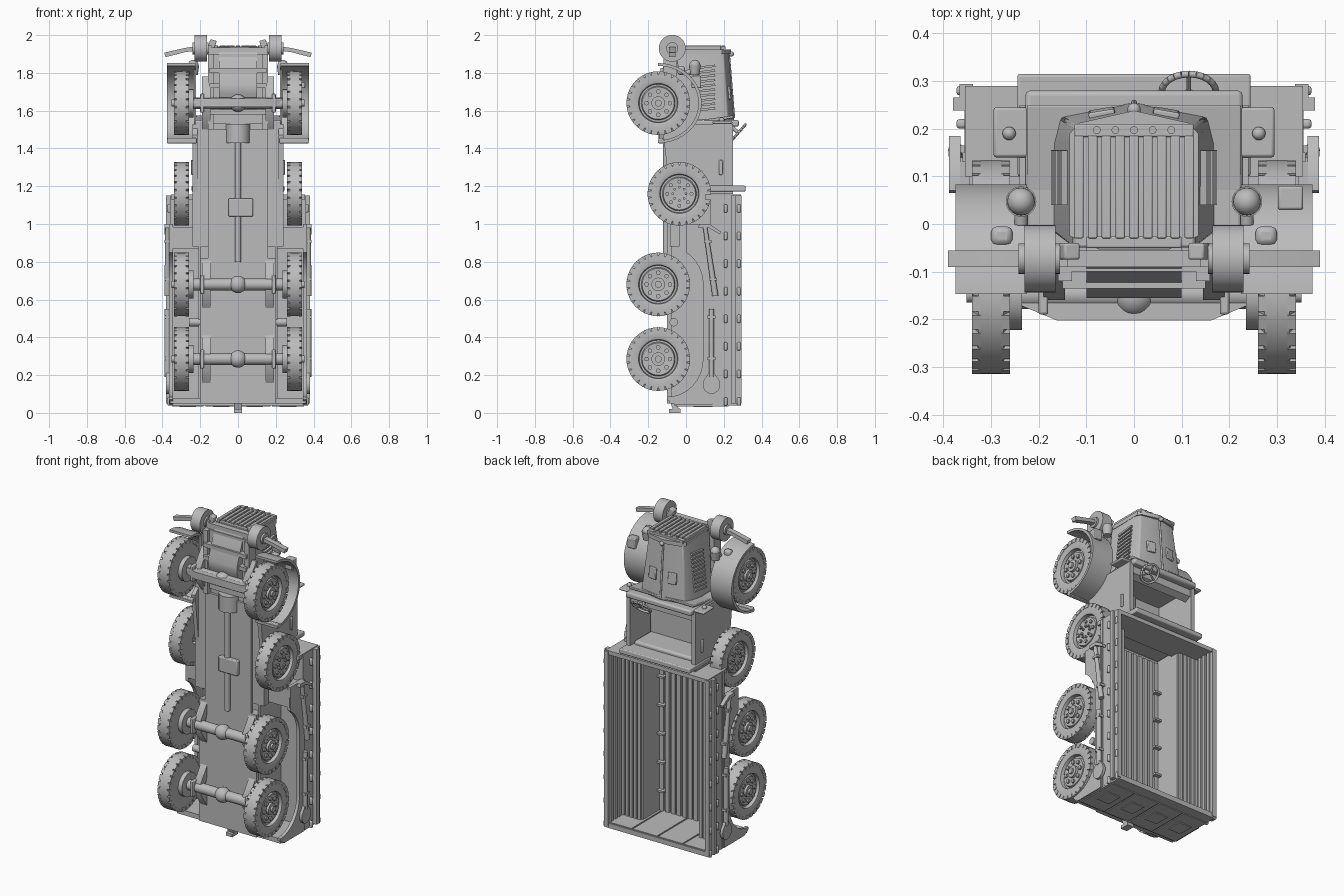
import bpy, bmesh, math
from mathutils import Vector, Matrix
old = bpy.data.objects.get("Cube")
if old:
    bpy.data.objects.remove(old, do_unlink=True)
grey = bpy.data.materials.new("plain grey")
grey.use_nodes = True
grey.diffuse_color = (0.5, 0.5, 0.5, 1)
grey.node_tree.nodes["Principled BSDF"].inputs["Base Color"].default_value = grey.diffuse_color

def finish(name, bm, mirror=False, bevel=0):
    bmesh.ops.recalc_face_normals(bm, faces=bm.faces)
    mesh = bpy.data.meshes.new(name)
    bm.to_mesh(mesh)
    bm.free()
    ob = bpy.data.objects.new(name, mesh)
    bpy.context.collection.objects.link(ob)
    mesh.materials.append(grey)
    if bevel:
        mod = ob.modifiers.new("Bevel", 'BEVEL')
        mod.width, mod.segments = bevel, 2
    if mirror:
        ob.modifiers.new("Mirror", 'MIRROR').use_mirror_merge = False
    bpy.ops.object.select_all(action='DESELECT')
    ob.select_set(True)
    bpy.context.view_layer.objects.active = ob
    bpy.ops.object.shade_smooth_by_angle(angle=math.radians(35))

def add_box(bm, x, y, z, rot=Matrix.Identity(4), around=Matrix.Identity(4)):
    # a single number for x means half the width, centred
    spans = (x if isinstance(x, tuple) else (-x, x), y, z)
    centre = Matrix.Translation([sum(s) / 2 for s in spans])
    size = Matrix.Diagonal([s[1] - s[0] for s in spans] + [1])
    bmesh.ops.create_cube(bm, size=1, matrix=around @ centre @ rot @ size)

def add_rod(bm, a, b, r, tip=None, seg=20):
    a, b = Vector(a), Vector(b)
    place = Matrix.Translation((a + b) / 2) @ (b - a).to_track_quat('Z', 'Y').to_matrix().to_4x4()
    bmesh.ops.create_cone(bm, cap_ends=True, segments=seg, radius1=r, radius2=tip or r,
                          depth=(b - a).length, matrix=place)

def group(name, add, items, mirror=False, bevel=0):
    bm = bmesh.new()
    for item in items:
        add(bm, *item)
    finish(name, bm, mirror, bevel)

def boxes(name, items, mirror=False, bevel=0):
    group(name, add_box, items, mirror, bevel)

def box(name, x, y, z, mirror=False, bevel=0, rot=Matrix.Identity(4)):
    boxes(name, [(x, y, z, rot)], mirror, bevel)

def rod(name, a, b, r, mirror=False, tip=None):
    group(name, add_rod, [(a, b, r, tip)], mirror)

def ball(name, centre, r, mirror=False):
    bm = bmesh.new()
    bmesh.ops.create_uvsphere(bm, u_segments=20, v_segments=12, radius=r, matrix=Matrix.Translation(centre))
    finish(name, bm, mirror)

def loft(name, loops, mirror=False, bevel=0):
    bm = bmesh.new()
    a, b = [[bm.verts.new(p) for p in loop] for loop in loops]
    for face in [a, b] + [(a[i - 1], a[i], b[i], b[i - 1]) for i in range(len(a))]:
        bm.faces.new(face)
    finish(name, bm, mirror, bevel)

def prism(name, pts, lo, hi, axis, mirror=False, bevel=0):
    loft(name, [[(*p[:axis], t, *p[axis:]) for p in pts] for t in (lo, hi)], mirror, bevel)

def arc(y, z, ry, rz, start, end, n):
    angles = [math.radians(start + (end - start) * i / n) for i in range(n + 1)]
    return [(y + ry * math.sin(t), z + rz * math.cos(t)) for t in angles]

# Wheels: turned tyre and rim, shoulder lugs, bolts and hub
def wheel(name, y, z, rings, hub):
    bm = bmesh.new()
    profile = [(.262, .04), (.262, .105), (.26, .115), (.262, .15), (.268, .157), (.274, .168), (.326, .168),
               (.332, .157), (.338, .15), (.34, .115), (.336, .104), (.315, .1), (.315, .09), (.328, .085),
               (.324, .04), (.324, 0)]
    vs = [bm.verts.new((x, r, 0)) for x, r in profile]
    es = [bm.edges.new(e) for e in zip(vs, vs[1:])]
    bmesh.ops.spin(bm, geom=vs + es, cent=(0, 0, 0), axis=(1, 0, 0), angle=math.tau, steps=48)
    bmesh.ops.remove_doubles(bm, verts=bm.verts, dist=.0001)
    for i in range(26):
        for x in (.26, .322):
            add_box(bm, (x, x + .018), (.145, .168), (-.016, .016), around=Matrix.Rotation(math.tau * i / 26, 4, 'X'))
    for dist, r in rings:
        for y0, z0 in arc(0, 0, dist, dist, 0, 315, 7):
            add_rod(bm, (.31, y0, z0), (.337, y0, z0), r, seg=10)
    for r, end in hub:
        add_rod(bm, (.32, 0, 0), (end, 0, 0), r)
    bmesh.ops.translate(bm, verts=bm.verts, vec=(0, y, z))
    finish(name, bm, True)

wheel("spare_wheels", -.035, 1.16, ((.064, .01), (.035, .007)), ())
for label, z in (("front", 1.64), ("middle", .68), ("rear", .285)):
    wheel(label + "_wheels", -.147, z, [(.062, .012)], [(.036, .34), (.018, .352)])
    rod(label + "_axle", (-.28, -.147, z), (.28, -.147, z), .031)
    ball(label + "_differential", (0, -.15, z), .046)
    rod(label + "_brake_drum", (.235, -.147, z), (.265, -.147, z), .075, True)
    box(label + "_spring_clamp", (.18, .2), (-.19, -.08), (z - .05, z + .05), True, .005)
    spring = [(-.16, -.04), (-.16, .04), (-.09, .14), (-.075, .14), (-.12, 0), (-.075, -.14), (-.09, -.14)]
    prism(label + "_leaf_spring", [(y, z + d) for y, d in spring], .145, .19, 0, True)
beam = [(.16, -.203), (.24, -.17), (.24, -.14)]
prism("front_axle_beam", beam + [(-x, y) for x, y in beam[::-1]], 1.62, 1.665, 2)
# Chassis and drive line
boxes("hull", [(.2, (-.1, -.04), (.05, .82)), (.24, (-.085, -.035), (.88, 1.53)), (.16, (-.1, -.08), (.8, 1.5))])
box("chassis_rail", (.13, .16), (-.12, -.05), (1.5, 1.9), True)
rod("drive_shaft", (0, -.105, .8), (0, -.105, 1.5), .017)
box("transfer_case", (-.05, .08), (-.125, -.08), (1.04, 1.135), bevel=.006)
rod("gearbox", (0, -.08, 1.43), (0, -.08, 1.53), .065)
sump = [(-.09, 1.91), (-.155, 1.74), (-.15, 1.69), (-.08, 1.56), (-.03, 1.56), (-.03, 1.91)]
prism("engine_sump", sump, -.1, .1, 0)
box("engine_block", .13, (-.1, .05), (1.53, 1.9))
boxes("cross_members", [(.15, (-.135, -.08), (z, z + .025)) for z in (1.58, 1.72, 1.8)])
rod("side_step_mount", (.2, -.065, .48), (.26, -.065, .48), .022, True)
hook = [(-.09, 0), (-.03, 0), (-.03, .02), (-.045, .03), (-.02, .06), (-.085, .06), (-.07, .02), (-.09, .02)]
prism("tow_hook", hook, -.022, .022, 0)
# Cargo bed: centre channel, raised benches and side walls
LENGTH, INSIDE = (.05, 1.15), (.07, 1.13)
box("bed_floor", .21, (-.045, -.025), LENGTH)
boxes("bench", [((.195, .21), (-.08, .15), LENGTH), ((.2, .36), (.13, .15), LENGTH)], True)
box("bed_side", (.34, .356), (.13, .294), LENGTH, True)
boxes("bed_rails", [((.35, .38), (.238, .265), LENGTH), ((.338, .366), (.265, .294), LENGTH)], True)
box("bed_front_wall", .355, (.1, .29), (1.13, 1.155))
box("tailgate", .355, (-.06, .29), (.04, .07))
boxes("floor_slats", [((x, x + .026), (-.026, -.012), INSIDE) for x in [-.19 + i * .0395 for i in range(10)]])
boxes("bench_slats", [((x, x + .02), (.15, .162), INSIDE) for x in [.205 + i * .028 for i in range(5)]], True)
boxes("wall_slats", [((.328, .342), (y, y + .022), INSIDE) for y in (.175, .213, .251)], True)
boxes("bench_brackets", [((.15, .2), (-.025, .012), (z, z + .012)) for z in (.2, .38, .56, .74, .92)], True)
boxes("side_lugs", [((.35, .373), (y - .01, y + .01), (z - .022, z + .022))
                    for z in [.06 + i * .146 for i in range(8)] for y in (.21, .28)], True, .007)
panels = [-.35 + i * .177 for i in range(4)]
boxes("tailgate_lining", [((x, x + .168), (-.05, .285), (.068, .076)) for x in panels])
boxes("tailgate_panels", [((x, x + .168), (-.05, .225), (.035, .042)) for x in panels])
boxes("tailgate_plates", [((x + .04, x + .128), (.04, .14), (.03, .036)) for x in panels])
# Lower side skirt with one long wheel opening
opening = arc(-.1, .285, .19, .2, 180, 90, 8) + arc(-.1, .68, .19, .2, 90, 32, 8)
prism("side_skirt", [(0, 1), (.14, 1), (.14, .045), (-.06, .045), (-.1, .07)] + opening, .345, .365, 0, True)
boxes("lockers", [((.2, .36), (-.09, .14), (.05, .08)), ((.2, .36), (0, .14), (.87, .985))], True)
# Tools strapped to the sides
rod("pickaxe_handle", (.374, .155, .62), (.374, .1, .99), .016, True, .011)
pick = [(.065, .98), (.12, .98), (.18, .945), (.185, .96), (.125, 1), (.07, 1)]
prism("pickaxe_head", pick, .364, .388, 0, True)
rod("shovel_handle", (.374, .135, .19), (.374, .135, .55), .014, True)
prism("shovel_blade", [(.12, .21), (.15, .21)] + arc(.135, .15, .046, .05, 60, 300, 10), .364, .382, 0, True)
boxes("tool_straps", [((.355, .388), (y - .02, y + .02), (z, z + .015))
                      for y, z in ((.135, .28), (.135, .5), (.145, .7), (.115, .9))], True)
# Open cab
prism("cab_side", [(-.085, 1.17), (.25, 1.17), (.25, 1.53), (-.06, 1.53), (-.12, 1.47)], .215, .24, 0, True)
box("cab_rear_wall", .24, (-.08, .25), (1.16, 1.185))
box("cab_rear_bar", .245, (.1, .315), (1.172, 1.203), bevel=.006)
box("cowl", .228, (-.08, .28), (1.515, 1.55), bevel=.01)
prism("cowl_flange", [(0, 1.52), (.25, 1.56), (.25, 1.575), (0, 1.54)], -.225, .225, 0, bevel=.004)
prism("dashboard", [(.13, 1.52), (.24, 1.52), (.24, 1.47), (.2, 1.45)], -.215, .215, 0)
boxes("seat", [(.21, (-.04, .06), (1.2, 1.38)), (.21, (.05, .22), (1.185, 1.225))], bevel=.012)
box("door_handle", (.235, .25), (.175, .195), (1.26, 1.34), True, .005)
box("side_mirror", (.22, .295), (.14, .245), (1.53, 1.545), True, .006)
ball("mirror_lamp", (.262, .19, 1.55), .014, True)
# Steering wheel: rim, spokes and column
hub, tilt = Vector((.115, .277, 1.483)), Vector((0, .75, -.66))
turn = tilt.to_track_quat('Z', 'Y')
ring = [hub + turn @ Vector((*p, 0)) for p in arc(0, 0, .057, .057, 0, 360, 24)]
group("steering_wheel", add_rod, [(a, b, .007) for a, b in zip(ring, ring[1:])])
group("steering_spokes", add_rod, [(hub, p, .005) for p in ring[:-1:8]])
rod("steering_column", hub - tilt * .13, hub, .01)
# Tapered hood
rear = [(-.168, -.02), (-.168, .17), (-.155, .225), (0, .255)]
nose = [(-.128, -.05), (-.132, .17), (-.115, .2), (0, .225)]
loft("hood", [[(x, y, z) for x, y in half + [(-x, y) for x, y in half[-2::-1]]]
              for half, z in ((rear, 1.55), (nose, 1.925))], bevel=.006)
boxes("hood_louvers", [((x - .015, x + .012), (.04, .155), (z, z + .012), Matrix.Rotation(.12, 4, 'X'))
                       for x, z in [(.162 - i * .0024, 1.6 + i * .025) for i in range(10)]], True)
slope = Matrix.Rotation(.08, 4, 'X') @ Matrix.Rotation(-.17, 4, 'Z')
box("hood_hatch", (.04, .095), (.222, .24), (1.66, 1.73), True, .004, slope)
rod("hood_seam", (0, .254, 1.56), (0, .225, 1.92), .006)
ball("radiator_cap", (0, .24, 1.9), .014)
# Radiator grille with upright slats
frame = [(.07, -.055), (.135, -.025), (.135, .19), (.115, .212), (0, .238)]
prism("grille_frame", frame + [(-x, y) for x, y in frame[-2::-1]], 1.9, 1.925, 2)
slats = [-.116 + i * .029 for i in range(9)]
boxes("grille_slats", [((x - .01, x + .01), (-.03, .185), (1.92, 1.945)) for x in slats], bevel=.003)
boxes("grille_bars", [(.125, (.183, .21), (1.915, 1.94)), (.1, (-.05, -.026), (1.915, 1.94))], bevel=.003)
group("grille_rivets", add_rod, [((x, .197, 1.93), (x, .197, 1.946), .008) for x in (-.078, -.039, 0, .039, .078)])
# Front fenders and lamps
arch = arc(-.147, 1.64, .23, .212, 0, 180, 20) + arc(-.147, 1.64, .213, .197, 180, 0, 20)
prism("front_fender", arch, .225, .375, 0, True)
prism("fender_inner_panel", arc(-.147, 1.64, .225, .207, 25, 155, 16), .222, .234, 0, True)
box("fender_step", (.22, .375), (-.145, -.12), (1.425, 1.455), True, .005)
rod("headlight_shell", (.237, .047, 1.79), (.237, .047, 1.84), .024, True, .032)
ball("headlight_lens", (.237, .047, 1.84), .029, True)
rod("headlight_post", (.237, 0, 1.8), (.237, .04, 1.81), .014, True)
box("turn_lamp", (.255, .3), (-.045, -.005), (1.79, 1.835), True, .012)
box("marker_lamp", (.302, .355), (.03, .08), (1.72, 1.785), bevel=.005)
# Bumper with rollers
bar = [(.14, 1.945), (.2, 1.945), (.29, 1.93), (.39, 1.907), (.384, 1.883), (.28, 1.91), (.2, 1.92), (.14, 1.92)]
prism("bumper_end", bar, -.09, -.056, 1, True)
box("bumper_middle", .16, (-.09, -.056), (1.9, 1.935))
group("bumper_roller", add_rod, [((.165, -.073, 1.93), (.23, -.073, 1.93), .071, None, 32),
                                 ((.155, -.073, 1.93), (.242, -.073, 1.93), .032)], True)
box("bumper_bracket", (.12, .155), (-.075, -.04), (1.92, 1.975), True, .005, Matrix.Rotation(-.3, 4, 'Y'))
